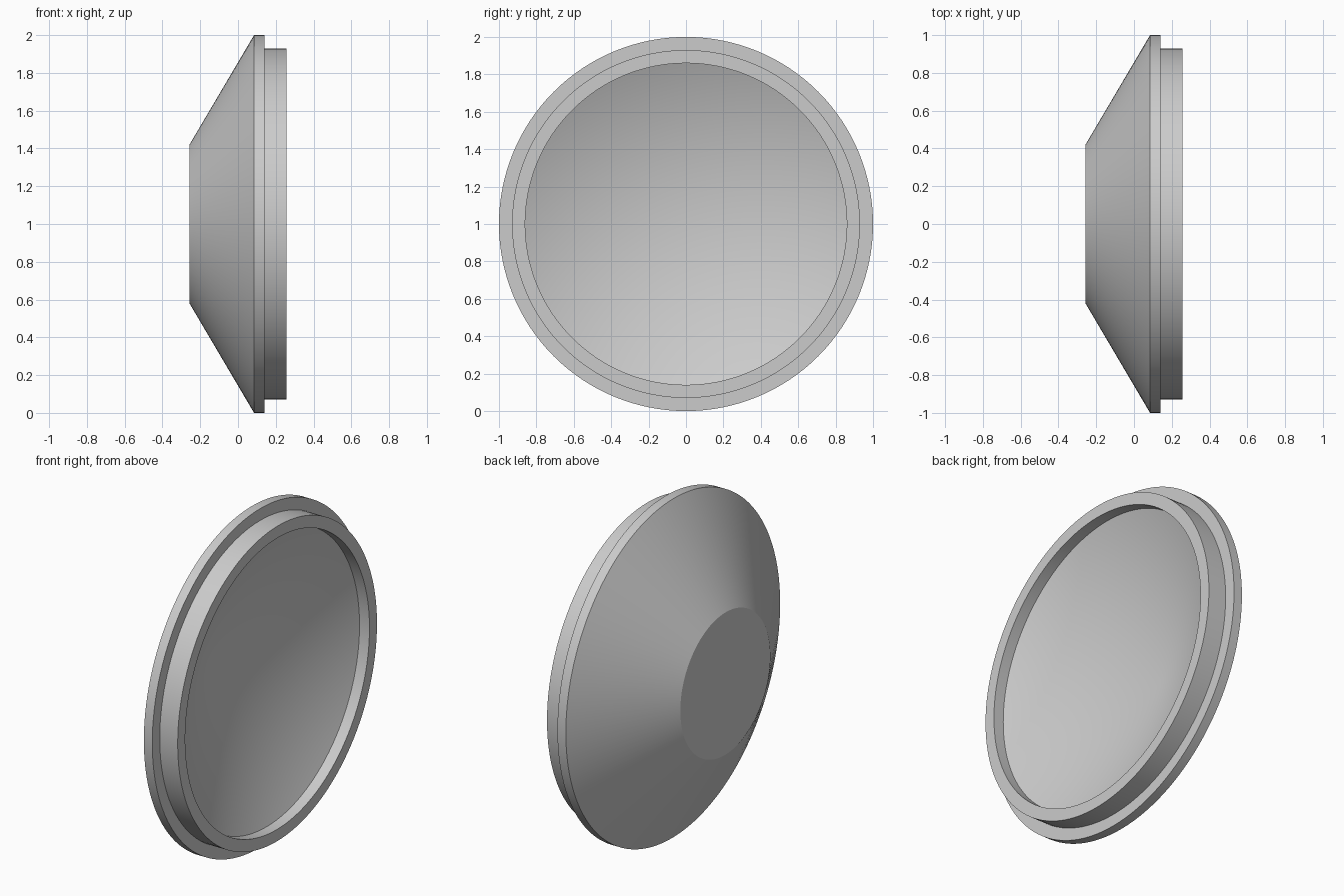
import bpy, bmesh, math
from mathutils import Vector

cube = bpy.data.objects.get("Cube")
if cube:
    bpy.data.objects.remove(cube, do_unlink=True)

SEGMENTS = 128
CENTRE = Vector((0, 0, 1))

grey = bpy.data.materials.new("light grey")
grey.use_nodes = True
grey.diffuse_color = (0.6, 0.6, 0.6, 1)
grey.node_tree.nodes["Principled BSDF"].inputs["Base Color"].default_value = (0.6, 0.6, 0.6, 1)


def revolve(name, profile, material):
    """Turn an (x, radius) profile around the x axis."""
    bm = bmesh.new()
    verts = [bm.verts.new(CENTRE + Vector((x, 0, r))) for x, r in profile]
    edges = [bm.edges.new(pair) for pair in zip(verts, verts[1:])]
    bmesh.ops.spin(bm, geom=verts + edges, cent=CENTRE, axis=(1, 0, 0),
                   angle=math.tau, steps=SEGMENTS, use_duplicate=False)
    bmesh.ops.remove_doubles(bm, verts=bm.verts, dist=0.0005)
    bmesh.ops.recalc_face_normals(bm, faces=bm.faces)
    mesh = bpy.data.meshes.new(name)
    bm.to_mesh(mesh)
    bm.free()
    mesh.materials.append(material)
    obj = bpy.data.objects.new(name, mesh)
    bpy.context.collection.objects.link(obj)
    bpy.ops.object.select_all(action="DESELECT")
    obj.select_set(True)
    bpy.context.view_layer.objects.active = obj
    bpy.ops.object.shade_smooth_by_angle(angle=math.radians(25))
    return obj


# Flat nose, outer cone, flange, rim, then the conical hollow
revolve("conical_cap", [
    (-0.257, 0), (-0.257, 0.42),
    (0.085, 1), (0.14, 1),
    (0.14, 0.93), (0.257, 0.93),
    (0.257, 0.86), (0.192, 0.86),
    (-0.185, 0),
], grey)
